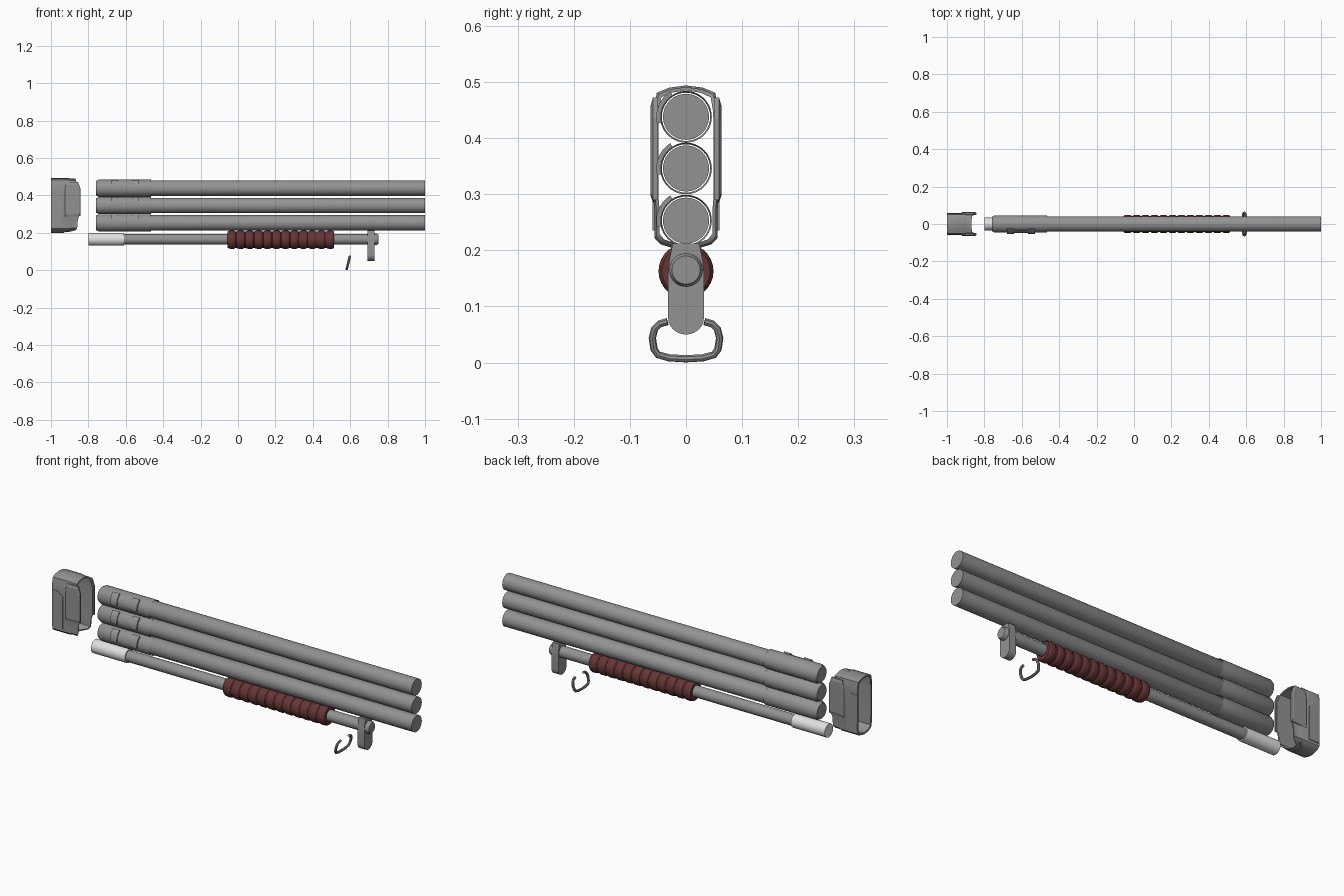
import bpy, bmesh, math
from mathutils import Vector

if "Cube" in bpy.data.objects:
    bpy.data.objects.remove(bpy.data.objects["Cube"])


def material(name, rgb):
    m = bpy.data.materials.new(name)
    m.diffuse_color = (*rgb, 1)
    m.use_nodes = True
    m.node_tree.nodes["Principled BSDF"].inputs["Base Color"].default_value = m.diffuse_color
    return m


STEEL = material("steel_grey", (0.29, 0.29, 0.29))
PALE = material("pale_metal", (0.75, 0.75, 0.75))
BROWN = material("brown_grip", (0.13, 0.036, 0.036))


def finish(bm, name, mat, smooth=True):
    bmesh.ops.recalc_face_normals(bm, faces=bm.faces[:])
    me = bpy.data.meshes.new(name)
    bm.to_mesh(me)
    bm.free()
    ob = bpy.data.objects.new(name, me)
    bpy.context.collection.objects.link(ob)
    me.materials.append(mat)
    bpy.ops.object.select_all(action='DESELECT')
    ob.select_set(True)
    bpy.context.view_layer.objects.active = ob
    if smooth:
        bpy.ops.object.shade_smooth_by_angle(angle=math.radians(32))
    return ob


def loft(bm, rings, caps=True, closed=True):
    """Bridge a list of point rings, each with the same point count."""
    vs = [[bm.verts.new(p) for p in r] for r in rings]
    n = len(vs[0])
    for a, b in zip(vs, vs[1:]):
        for i in range(n if closed else n - 1):
            j = (i + 1) % n
            bm.faces.new((a[i], a[j], b[j], b[i]))
    if caps:
        bm.faces.new(vs[0])
        bm.faces.new(vs[-1])


def lathe(name, profile, z, mat, seg=40, caps=True):
    """Turn (x, radius) pairs around an axis parallel to x."""
    bm = bmesh.new()
    loft(bm, [[(x, r * math.cos(2 * math.pi * i / seg), z + r * math.sin(2 * math.pi * i / seg))
               for i in range(seg)] for x, r in profile], caps)
    return finish(bm, name, mat)


def arc_plate(name, x0, x1, z, r0, r1, a0, a1, seg=8):
    """Curved block hugging a barrel."""
    ang = [math.radians(a0 + (a1 - a0) * i / seg) for i in range(seg + 1)]
    sec = [(r1, a) for a in ang] + [(r0, a) for a in reversed(ang)]
    bm = bmesh.new()
    loft(bm, [[(x, r * math.cos(a), z + r * math.sin(a)) for r, a in sec] for x in (x0, x1)])
    return finish(bm, name, STEEL)


# Three stacked barrels, each with an open sleeve and side clips
for label, z in (("lower", 0.253), ("middle", 0.346), ("upper", 0.438)):
    lathe(label + "_barrel", [(-0.76, 0.038), (-0.755, 0.041), (1.0, 0.041)], z, STEEL)
    lathe(label + "_sleeve", [(-0.75, 0.043), (-0.745, 0.046), (-0.465, 0.046)], z, STEEL, caps=False)
    for k, (x0, x1) in enumerate(((-0.68, -0.642), (-0.567, -0.53))):
        arc_plate(f"{label}_clip_{k}", x0, x1, z, 0.045, 0.053, 122, 193)
    arc_plate(label + "_clip_bridge", -0.642, -0.567, z, 0.045, 0.048, 130, 185)

# Magazine tube with pale rear collar and front knob
TZ = 0.165
lathe("magazine_tube", [(-0.79, 0.028), (0.735, 0.028)], TZ, STEEL)
lathe("rear_collar", [(-0.80, 0.034), (-0.61, 0.034)], TZ, PALE)
lathe("front_knob", [(0.725, 0.030), (0.742, 0.030), (0.75, 0.025)], TZ, STEEL)

# Ribbed pump grip
x0, x1, ribs = -0.055, 0.52, 12
step = (x1 - x0) / ribs
prof = []
for i in range(ribs):
    a = x0 + i * step
    prof += [(a, 0.043), (a + 0.004, 0.0465), (a + step * 0.3, 0.049),
             (a + step * 0.65, 0.049), (a + step - 0.010, 0.0465), (a + step - 0.006, 0.043)]
lathe("pump_grip", prof, TZ - 0.002, BROWN, seg=28)

# Hanging band plate with rounded bottom
side = [(0.024, 0.212), (0.030, 0.18), (0.032, 0.16)]
side += [(0.032 * math.cos(math.radians(a)), 0.080 - 0.030 * math.sin(math.radians(a)))
         for a in range(0, 90, 15)]
outline = side + [(0, 0.05)] + [(-y, z) for y, z in reversed(side)]
bm = bmesh.new()
loft(bm, [[(x, y, z) for y, z in outline] for x in (0.692, 0.73)])
finish(bm, "band_plate", STEEL)

# Open sling loop, leaning slightly forward
half = [(0.033, 0.073), (0.047, 0.069), (0.056, 0.060), (0.060, 0.044), (0.057, 0.024), (0.050, 0.014), (0.030, 0.0085)]
path = half + [(0, 0.0068)] + [(-y, z) for y, z in reversed(half)]
pts = [Vector((0.580 + 0.24 * z, y, z)) for y, z in path]
lean = Vector((1, 0, -0.24)).normalized()
rings = []
for i, p in enumerate(pts):
    t = (pts[min(i + 1, len(pts) - 1)] - pts[max(i - 1, 0)]).normalized()
    s = t.cross(lean).normalized()
    rings.append([p + 0.0066 * (s * math.cos(k * math.pi / 4) + lean * math.sin(k * math.pi / 4))
                  for k in range(8)])
bm = bmesh.new()
loft(bm, rings)
finish(bm, "sling_loop", STEEL)

# Rear housing: a hollow shell open at both ends, sides reaching further forward.
# Each row: y, z, front edge x
shell = [(0.0, 0.494, -0.868), (0.030, 0.490, -0.868), (0.052, 0.481, -0.866),
         (0.057, 0.455, -0.855), (0.058, 0.430, -0.848), (0.058, 0.290, -0.848),
         (0.056, 0.270, -0.856), (0.056, 0.222, -0.860), (0.046, 0.211, -0.868), (0.020, 0.203, -0.900)]
loop = shell + [(0.0, 0.200, -0.905)] + [(-y, z, x) for y, z, x in reversed(shell[1:])]


def shell_ring(f, inset):
    """Housing cross-section at fraction f of its length, shrunk by inset."""
    return [(-1 + f * (x + 1), y * (1 - inset / 0.058), 0.347 + (z - 0.347) * (1 - inset / 0.147))
            for y, z, x in loop]


bm = bmesh.new()
loft(bm, [shell_ring(0, 0.008), shell_ring(0, 0), shell_ring(0.72, 0), shell_ring(0.76, 0.003),
          shell_ring(1, 0.003), shell_ring(1, 0.009), shell_ring(0, 0.009)], caps=False)
finish(bm, "rear_housing", STEEL)

# Raised bevelled panels on both housing sides
for label, s in (("front", -1), ("back", 1)):
    bm = bmesh.new()
    base = [(-0.925, 0.285), (-0.842, 0.290), (-0.842, 0.435), (-0.855, 0.472), (-0.915, 0.472), (-0.925, 0.440)]
    cx, cz = -0.883, 0.375
    loft(bm, [[(cx + (x - cx) * k, s * y, cz + (z - cz) * k) for x, z in base]
              for y, k in ((0.051, 1), (0.059, 1), (0.063, 0.86))])
    finish(bm, label + "_housing_panel", STEEL, False)
    # low rear plate beside the panel
    bm = bmesh.new()
    rear = [(-0.998, 0.235), (-0.94, 0.235), (-0.94, 0.40), (-0.965, 0.42), (-0.998, 0.42)]
    loft(bm, [[(x, s * y, z) for x, z in rear] for y in (0.052, 0.060)])
    finish(bm, label + "_housing_plate", STEEL, False)
